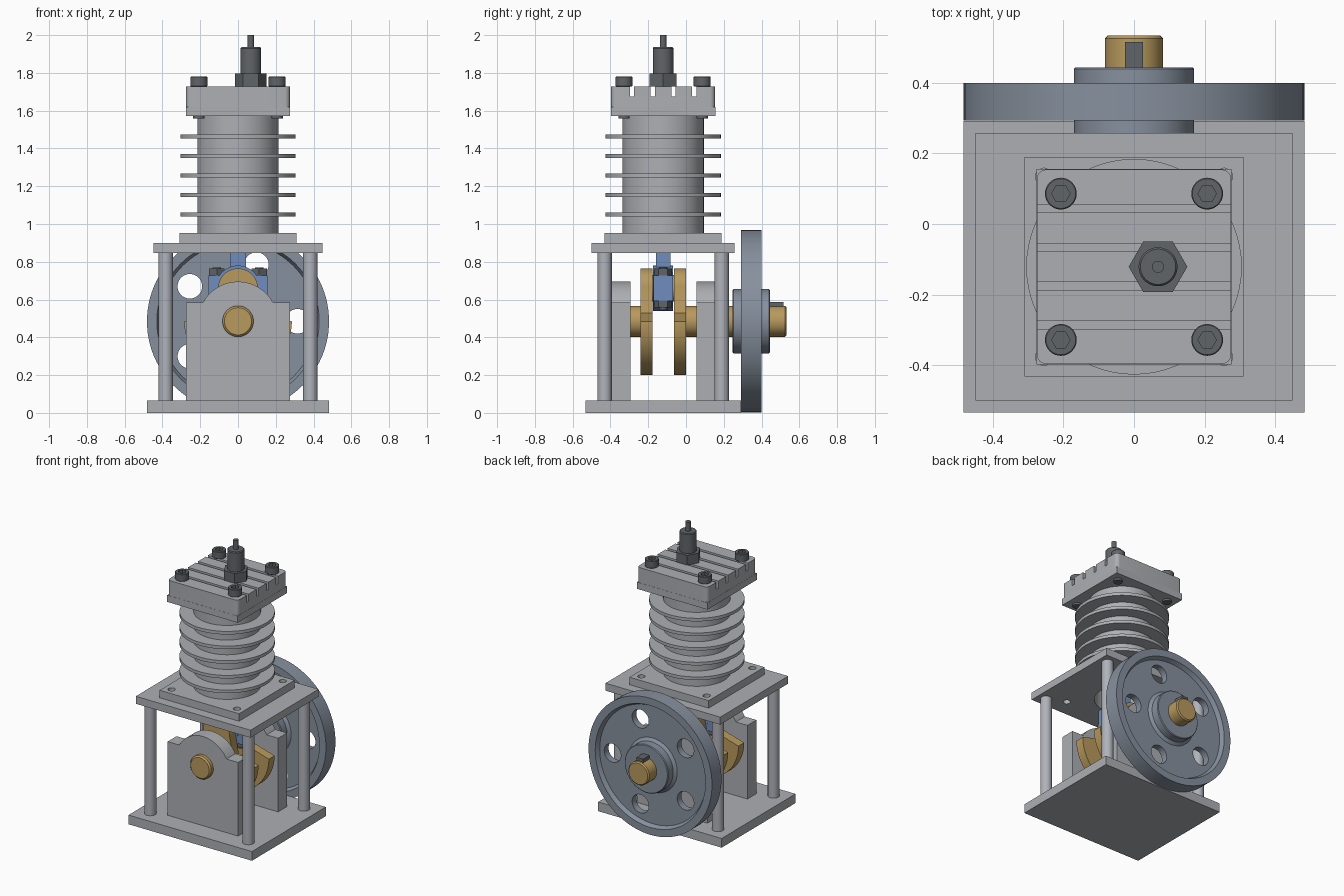
import bpy, bmesh
from math import pi, sin, cos, radians, asin, degrees
from mathutils import Matrix, Vector

if "Cube" in bpy.data.objects:
    bpy.data.objects.remove(bpy.data.objects["Cube"])


def material(name, rgb):
    m = bpy.data.materials.new(name)
    m.use_nodes = True
    m.diffuse_color = (*rgb, 1)
    m.node_tree.nodes["Principled BSDF"].inputs["Base Color"].default_value = (*rgb, 1)
    return m


GREY = material("cast grey", (0.42, 0.43, 0.45))
STEEL = material("polished steel", (0.43, 0.45, 0.49))
IRON = material("blue grey iron", (0.24, 0.28, 0.34))
BRASS = material("brass", (0.48, 0.32, 0.11))
BLUE = material("blue rod", (0.16, 0.27, 0.52))
DARK = material("dark bolt metal", (0.12, 0.13, 0.14))

YC = -0.121      # engine axis, front to back
SHAFT_Z = 0.485  # crankshaft height
PIN_Z = 0.66     # crankpin height
ALONG_Y = Matrix.Rotation(-pi / 2, 4, 'X')
parts = []


def finish(name, bm, mat):
    bmesh.ops.recalc_face_normals(bm, faces=bm.faces)
    me = bpy.data.meshes.new(name)
    bm.to_mesh(me)
    bm.free()
    me.materials.append(mat)
    ob = bpy.data.objects.new(name, me)
    bpy.context.collection.objects.link(ob)
    parts.append(ob)
    return ob


def lathe(name, mat, profile, at=(0, 0, 0), axis=None, segs=64, closed=False, turn=0):
    """Spin (radius, height) points around an axis."""
    bm = bmesh.new()
    place = Matrix.Translation(at) @ (axis or Matrix())
    rings = [[bm.verts.new(place @ Vector((r * cos(a), r * sin(a), h)))
              for a in (turn + 2 * pi * i / segs for i in range(segs))]
             for r, h in profile]
    pairs = list(zip(rings, rings[1:]))
    if closed:
        pairs.append((rings[-1], rings[0]))
    else:
        bm.faces.new(rings[0])
        bm.faces.new(rings[-1])
    for a, b in pairs:
        for i in range(segs):
            j = (i + 1) % segs
            bm.faces.new((a[i], a[j], b[j], b[i]))
    return finish(name, bm, mat)


def rod(name, mat, r, h0, h1, at=(0, 0, 0), axis=None, segs=48, turn=0, bevel=0):
    pts = [(r, h0), (r, h1)]
    if bevel:
        pts = [(r - bevel, h0), (r, h0 + bevel), (r, h1 - bevel), (r - bevel, h1)]
    return lathe(name, mat, pts, at, axis, segs, turn=turn)


def box(name, mat, x, y, z):
    bm = bmesh.new()
    size = [b - a for a, b in (x, y, z)]
    mid = [(a + b) / 2 for a, b in (x, y, z)]
    bmesh.ops.create_cube(bm, size=1, matrix=Matrix.Translation(mid) @ Matrix.Diagonal((*size, 1)))
    return finish(name, bm, mat)


def plate(name, mat, hx, hy, z0, z1):
    return box(name, mat, (-hx, hx), (YC - hy, YC + hy), (z0, z1))


def prism(name, mat, outline, y0, y1):
    """Extrude an (x, z) outline from y0 to y1."""
    bm = bmesh.new()
    a, b = ([bm.verts.new((x, y, z)) for x, z in outline] for y in (y0, y1))
    bm.faces.new(a)
    bm.faces.new(b)
    for i in range(len(a)):
        j = (i + 1) % len(a)
        bm.faces.new((a[i], a[j], b[j], b[i]))
    return finish(name, bm, mat)


def arc(r, z, start, end, n=32):
    angles = [radians(start + (end - start) * i / n) for i in range(n + 1)]
    return [(r * cos(a), z + r * sin(a)) for a in angles]


def cut(target, cutters):
    """Subtract the cutters from the target and discard them."""
    for c in cutters:
        c.hide_render = True
        mod = target.modifiers.new("cut", 'BOOLEAN')
        mod.operation, mod.solver, mod.object = 'DIFFERENCE', 'EXACT', c
    dg = bpy.context.evaluated_depsgraph_get()
    me = bpy.data.meshes.new_from_object(target.evaluated_get(dg))
    target.modifiers.clear()
    target.data = me
    for c in cutters:
        parts.remove(c)
        bpy.data.objects.remove(c)


def corners(dx, dy):
    return [(sx * dx, YC + sy * dy) for sx in (-1, 1) for sy in (-1, 1)]


# Frame: base, posts, deck and cylinder flange
plate("base_plate", GREY, 0.482, 0.412, 0, 0.065)
for x, y in corners(0.383, 0.31):
    rod("frame_post", STEEL, 0.038, 0.065, 0.847, (x, y, 0), segs=32)
for name, h, z0, z1 in (("deck_plate", (0.448, 0.379), 0.847, 0.9),
                        ("cylinder_flange", (0.31, 0.31), 0.9, 0.953)):
    ob = plate(name, GREY, *h, z0, z1)
    holes = [rod("hole", GREY, 0.024, 0.8, 1, (x, y, 0), segs=24) for x, y in corners(0.255, 0.255)]
    cut(ob, holes + [rod("hole", GREY, 0.18, 0.8, 1, (0, YC, 0), segs=64)])

# Finned cylinder barrel and piston
profile = [(0.18, 0.953), (0.215, 0.953)]
for i in range(5):
    z = 1.05 + i * 0.1035
    profile += [(0.215, z - 0.011), (0.305, z - 0.011), (0.305, z + 0.011), (0.215, z + 0.011)]
profile += [(0.215, 1.573), (0.18, 1.573)]
lathe("finned_cylinder", GREY, profile, (0, YC, 0), closed=True)
rod("piston", STEEL, 0.178, 1.05, 1.35, (0, YC, 0), segs=64)

# Cylinder head: square lower band, rounded upper block with cooling slots
plate("head_band", GREY, 0.276, 0.276, 1.573, 1.62)
head = plate("head_block", GREY, 0.275, 0.275, 1.62, 1.728)
bm = bmesh.new()
bm.from_mesh(head.data)
upright = [e for e in bm.edges if abs(e.verts[0].co.z - e.verts[1].co.z) > 0.05]
bmesh.ops.bevel(bm, geom=upright, offset=0.027, segments=6, profile=0.5, affect='EDGES')
bm.to_mesh(head.data)
bm.free()
cut(head, [box("slot", GREY, (-0.4, 0.4), (y - 0.0115, y + 0.0115), (1.676, 1.8))
           for y in (YC + (i - 1.5) * 0.11 for i in range(4))])

# Head bolts with hexagon sockets
for x, y in corners(0.207, 0.207):
    bolt = rod("head_bolt", DARK, 0.045, 1.728, 1.78, (x, y, 0), segs=32, bevel=0.003)
    cut(bolt, [rod("socket", DARK, 0.026, 1.75, 1.9, (x, y, 0), segs=6)])
    rod("head_bolt_tip", DARK, 0.03, 1.558, 1.574, (x, y, 0), segs=24)

# Spark plug
plug = (0.068, YC, 0)
rod("plug_hex", DARK, 0.083, 1.728, 1.797, plug, segs=6)
lathe("plug_body", DARK, [(0.055, 1.797), (0.055, 1.93), (0.05, 1.936), (0.017, 1.936), (0.017, 2)],
      plug, segs=40)

# Bearing pedestals
a = degrees(asin(0.1 / 0.21))
dome = arc(0.21, SHAFT_Z, a, 180 - a)
outline = [(-0.275, 0.065), (0.275, 0.065), (0.275, 0.585)] + dome + [(-0.275, 0.585)]
for name, y in (("front_pedestal", -0.392), ("rear_pedestal", 0.055)):
    prism(name, GREY, outline, y, y + 0.099)

# Crankshaft: two journals, two counterweighted webs and the pin
centre = (0, 0, SHAFT_Z)
rod("front_journal", BRASS, 0.082, -0.425, -0.2, centre, ALONG_Y, bevel=0.01)
rod("rear_journal", BRASS, 0.082, -0.03, 0.533, centre, ALONG_Y, bevel=0.008)
rod("crankpin", BRASS, 0.07, -0.2, -0.04, (0, 0, PIN_Z), ALONG_Y)
web = arc(0.285, SHAFT_Z, 180, 360, 48) + [(0.13, 0.53)] + arc(0.105, PIN_Z, 0, 180) + [(-0.13, 0.53)]
for name, y in (("front_crank_web", -0.242), ("rear_crank_web", -0.063)):
    prism(name, BRASS, web, y, y + 0.064)

# Connecting rod with bolted big end
rod("rod_big_end", BLUE, 0.12, YC - 0.053, YC + 0.053, (0, 0, PIN_Z), ALONG_Y)
plate("rod_big_end_lugs", BLUE, 0.155, 0.052, 0.593, 0.727)
plate("rod_shank", BLUE, 0.042, 0.038, 0.75, 1.1)
for s in (-1, 1):
    at = (s * 0.112, YC, 0)
    rod("rod_bolt_head", DARK, 0.048, 0.727, 0.765, at, segs=6, turn=pi / 6)
    rod("rod_bolt_nut", DARK, 0.048, 0.558, 0.593, at, segs=6, turn=pi / 6)
    rod("rod_bolt_end", DARK, 0.022, 0.545, 0.77, at, segs=20)

# Flywheel: rim, recessed disc with five holes, hub, and drive key
half = [(0.08, 0.098), (0.165, 0.098), (0.17, 0.093), (0.17, 0.04), (0.19, 0.024),
        (0.415, 0.024), (0.43, 0.053), (0.482, 0.053)]
profile = [(r, -h) for r, h in half] + [(r, h) for r, h in reversed(half)]
wheel = lathe("flywheel", IRON, profile, (0, 0.3455 - 0.011 + 0.011, SHAFT_Z), ALONG_Y, segs=96, closed=True)
wheel.location.y = -0.009
bpy.context.view_layer.update()
cut(wheel, [rod("hole", IRON, 0.065, 0.2, 0.5,
                (0.315 * cos(t), 0, SHAFT_Z + 0.315 * sin(t)), ALONG_Y, segs=40)
            for t in (2 * pi * i / 5 for i in range(5))])
wheel.location.y = 0
box("drive_key", DARK, (-0.026, 0.026), (0.25, 0.515), (0.53, 0.588))

# Smooth round surfaces, keep edges crisp
bpy.ops.object.select_all(action='DESELECT')
for ob in parts:
    ob.select_set(True)
bpy.context.view_layer.objects.active = parts[0]
bpy.ops.object.shade_smooth_by_angle(angle=radians(28))
